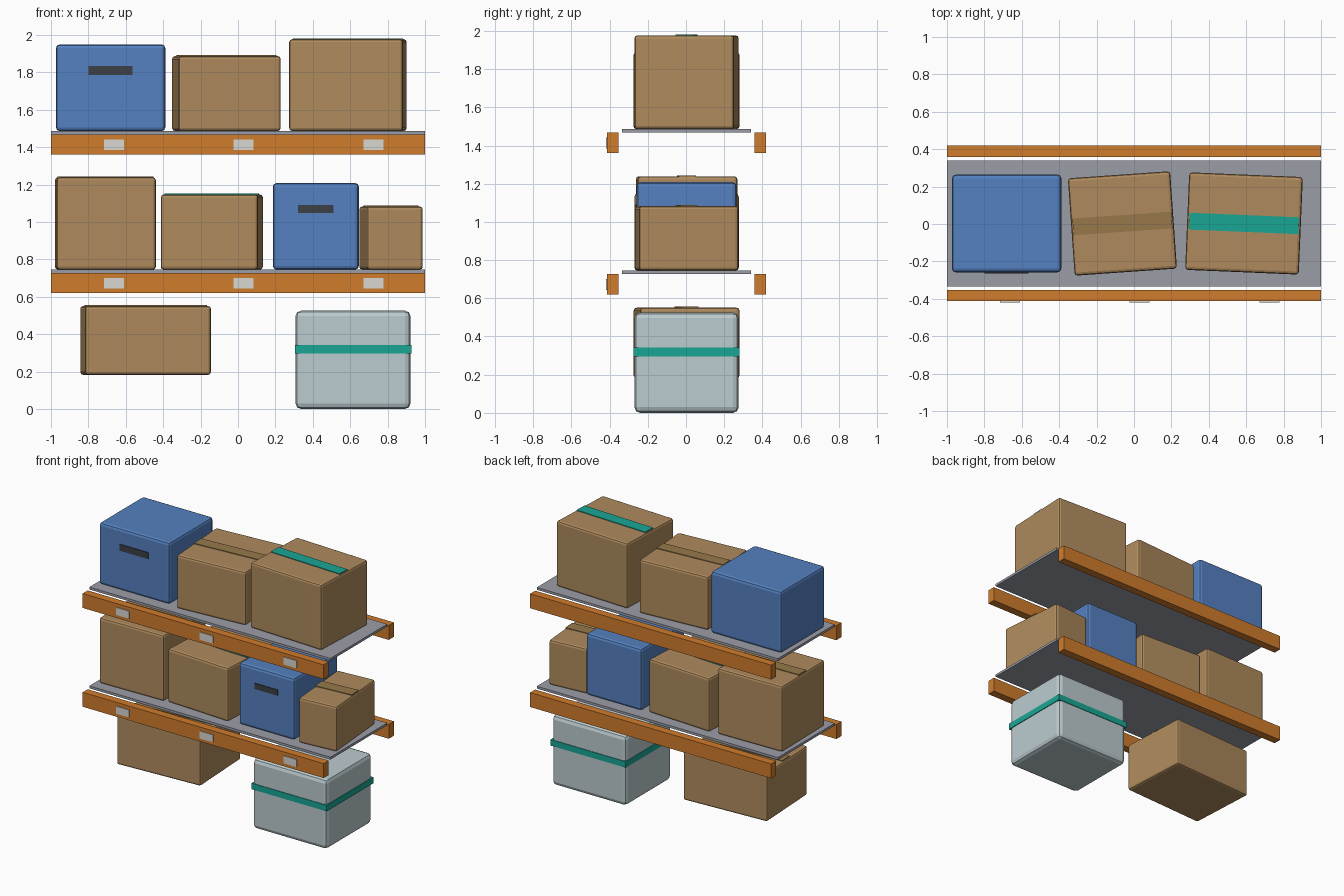
import bpy
from math import radians

if "Cube" in bpy.data.objects:
    bpy.data.objects.remove(bpy.data.objects["Cube"])

CY = 0.003  # depth centre of the rack (front labels shift it slightly)


def mat(name, r, g, b):
    m = bpy.data.materials.new(name)
    m.diffuse_color = (r, g, b, 1)
    m.use_nodes = True
    m.node_tree.nodes["Principled BSDF"].inputs["Base Color"].default_value = m.diffuse_color
    return m


ORANGE = mat("orange_paint", 0.63, 0.20, 0.025)
DECK = mat("deck_grey", 0.33, 0.34, 0.39)
LABEL = mat("label_white", 0.70, 0.68, 0.63)
CARD = mat("cardboard", 0.43, 0.26, 0.11)
TAPE = mat("brown_tape", 0.31, 0.19, 0.07)
TEAL = mat("teal_tape", 0.01, 0.38, 0.30)
BLUE = mat("blue_plastic", 0.09, 0.22, 0.53)
DARK = mat("dark_slot", 0.045, 0.05, 0.06)
CLEAR = mat("pale_plastic", 0.50, 0.60, 0.63)


def block(name, center, size, material, bevel=0.0, rot=0.0):
    """Box with applied size, optional rounded edges and z rotation."""
    bpy.ops.mesh.primitive_cube_add(size=1, location=center)
    o = bpy.context.object
    o.name = name
    o.scale = size
    bpy.ops.object.transform_apply(location=False, rotation=False, scale=True)
    o.rotation_euler.z = radians(rot)
    o.data.materials.append(material)
    if bevel:
        b = o.modifiers.new("bevel", "BEVEL")
        b.width = bevel
        b.segments = 2
    return o


def carton(name, x, z0, z1, w, rot, tape):
    """Cardboard box with a strip of tape along its top."""
    block(name, (x, CY, (z0 + z1) / 2), (w, 0.522, z1 - z0), CARD, 0.016, rot)
    block(name + "_tape", (x, CY, z1 + 0.001), (w * 0.965, 0.09, 0.008), tape, 0, rot)


def bin_box(name, x, z0, z1, w, slot_w, slot_z, slot_h):
    """Blue plastic bin with a dark hand slot on the front."""
    block(name, (x, CY, (z0 + z1) / 2), (w, 0.522, z1 - z0), BLUE, 0.02)
    block(name + "_hand_slot", (x, CY - 0.261, slot_z), (slot_w, 0.012, slot_h), DARK)


# Shelf levels: deck, front and back beams, front labels
for level, z in (("lower", 0.727), ("upper", 1.468)):
    block(level + "_deck", (0, CY, z + 0.009), (2, 0.674, 0.018), DECK)
    for side, s in (("front", -1), ("back", 1)):
        block(f"{level}_{side}_beam", (0, CY + s * 0.386, z - 0.054), (2, 0.06, 0.108), ORANGE)
    for i, x in enumerate((-0.663, 0.03, 0.724)):
        block(f"{level}_label_{i + 1}", (x, CY - 0.417, z - 0.055), (0.108, 0.01, 0.056), LABEL)

# Boxes on the upper shelf
U = 1.486
bin_box("upper_blue_bin", -0.681, U, 1.949, 0.585, 0.235, 1.81, 0.048)
carton("upper_middle_carton", -0.062, U, 1.887, 0.548, 4, TAPE)
carton("upper_right_carton", 0.588, U, 1.977, 0.608, -2.4, TEAL)

# Boxes on the lower shelf
L = 0.745
carton("lower_left_carton", -0.709, L, 1.239, 0.53, 1.1, TAPE)
carton("lower_middle_carton", -0.140, L, 1.147, 0.521, -3, TEAL)
bin_box("lower_blue_bin", 0.416, L, 1.208, 0.46, 0.19, 1.07, 0.043)
carton("lower_right_carton", 0.818, L, 1.083, 0.30, 4.7, TAPE)

# Boxes below the rack
carton("bottom_left_carton", -0.494, 0.182, 0.551, 0.674, 3, TAPE)
block("pale_tub", (0.615, CY, 0.263), (0.615, 0.546, 0.526), CLEAR, 0.03)
block("pale_tub_band", (0.616, CY, 0.319), (0.624, 0.555, 0.045), TEAL)
